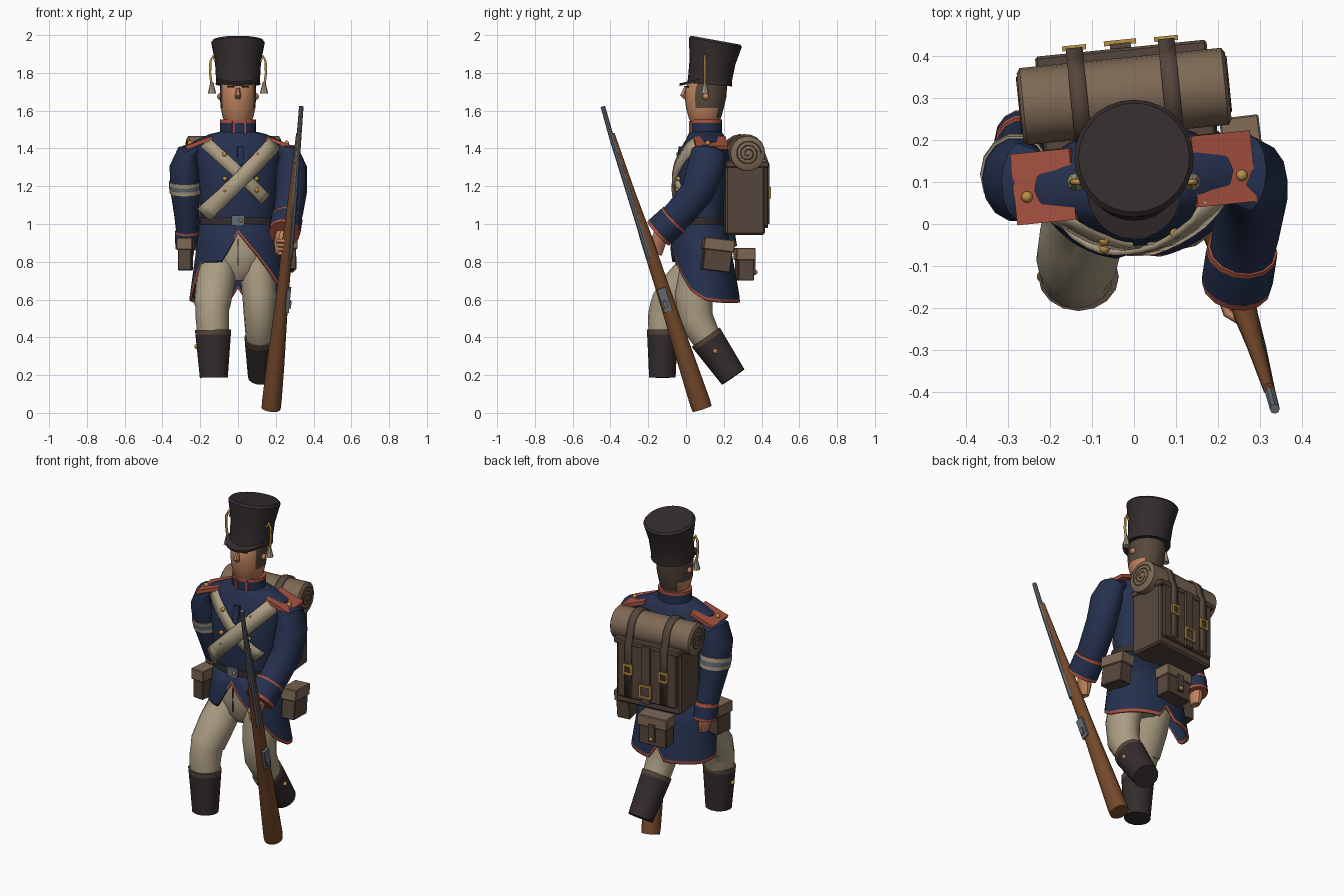
import bpy, bmesh, math
from math import sin, cos, pi, radians
from mathutils import Vector, Matrix

cube = bpy.data.objects.get("Cube")
if cube:
    bpy.data.objects.remove(cube)

# ---- materials
def paint(name, code):
    c = [(int(code[i:i + 2], 16) / 255) ** 2.2 for i in (0, 2, 4)] + [1]
    m = bpy.data.materials.new(name)
    m.use_nodes = True
    m.diffuse_color = c
    m.node_tree.nodes["Principled BSDF"].inputs["Base Color"].default_value = c
    return m

NAVY, RED = paint("navy cloth", "2a344f"), paint("red trim", "a85443")
CREAM, TAN = paint("cream cloth", "aa9c82"), paint("tan canvas", "7d6855")
LEATHER, BLACK = paint("brown leather", "57483e"), paint("dark felt", "373031")
SKIN, WOOD = paint("skin", "bd825e"), paint("walnut wood", "744a2e")
STEEL, BRASS = paint("steel", "646c73"), paint("brass", "b98f47")

# ---- helpers
def finish(bm, name, mats):
    bmesh.ops.recalc_face_normals(bm, faces=bm.faces)
    me = bpy.data.meshes.new(name)
    bm.to_mesh(me)
    bm.free()
    ob = bpy.data.objects.new(name, me)
    bpy.context.collection.objects.link(ob)
    for m in mats:
        me.materials.append(m)
    return ob

def loft(name, rings, mats, n=16, tilt=True):
    """Skin elliptical rings (x, y, z, rx, ry); mats holds one material or one per segment."""
    mats = mats if isinstance(mats, list) else [mats] * (len(rings) - 1)
    slots = list(dict.fromkeys(mats))
    bm, rows = bmesh.new(), []
    pts = [Vector(r[:3]) for r in rings]
    for i, r in enumerate(rings):
        t = (pts[min(i + 1, len(pts) - 1)] - pts[max(i - 1, 0)]).normalized() if tilt else Vector((0, 0, 1))
        ref = Vector((0, 1, 0)) if abs(t.x) > 0.9 else Vector((1, 0, 0))
        u = (ref - t * ref.dot(t)).normalized()
        v = t.cross(u)
        rows.append([bm.verts.new(pts[i] + u * r[3] * cos(2 * pi * k / n) + v * r[4] * sin(2 * pi * k / n))
                     for k in range(n)])
    for i in range(len(rows) - 1):
        for k in range(n):
            j = (k + 1) % n
            f = bm.faces.new((rows[i][k], rows[i][j], rows[i + 1][j], rows[i + 1][k]))
            f.material_index = slots.index(mats[i])
    bm.faces.new(rows[0][::-1]).material_index = slots.index(mats[0])
    bm.faces.new(rows[-1]).material_index = slots.index(mats[-1])
    return finish(bm, name, slots)

def box(name, at, size, mat, rot=(0, 0, 0), bevel=0):
    bm = bmesh.new()
    bmesh.ops.create_cube(bm, size=1, matrix=Matrix.Diagonal((*size, 1)))
    if bevel:
        bmesh.ops.bevel(bm, geom=bm.edges[:], offset=bevel, segments=1, affect='EDGES')
    ob = finish(bm, name, [mat])
    ob.location, ob.rotation_euler = at, rot
    return ob

def ball(name, at, r, mat):
    bm = bmesh.new()
    bmesh.ops.create_uvsphere(bm, u_segments=10, v_segments=6, radius=r)
    ob = finish(bm, name, [mat])
    ob.location = at
    return ob

def band(name, left, right, mat, thick=0.014):
    bm = bmesh.new()
    a, b = [[bm.verts.new(p) for p in side] for side in (left, right)]
    for i in range(len(a) - 1):
        bm.faces.new((a[i], a[i + 1], b[i + 1], b[i]))
    ob = finish(bm, name, [mat])
    mod = ob.modifiers.new("thickness", 'SOLIDIFY')
    mod.thickness, mod.offset = thick, 0
    return ob

def wire(name, pts, r, mat):
    cu = bpy.data.curves.new(name, 'CURVE')
    cu.dimensions, cu.bevel_depth, cu.bevel_resolution = '3D', r, 1
    sp = cu.splines.new('POLY')
    sp.points.add(len(pts) - 1)
    for p, q in zip(sp.points, pts):
        p.co = (*q, 1)
    cu.materials.append(mat)
    ob = bpy.data.objects.new(name, cu)
    bpy.context.collection.objects.link(ob)
    return ob

def lerp_table(table, x):
    for a, b in zip(table, table[1:]):
        if x <= b[0]:
            f = max(0, (x - a[0]) / (b[0] - a[0]))
            return [p + (q - p) * f for p, q in zip(a, b)]
    return list(table[-1])

# ---- upper body, turned together at the end
upper = []
TORSO = [(0.98, .085, .195, .118), (1.05, .085, .195, .12), (1.2, .088, .205, .145), (1.34, .1, .225, .142),
         (1.4, .105, .235, .125), (1.437, .105, .238, .108), (1.476, .105, .15, .092), (1.49, .105, .09, .08)]
upper.append(loft("coat_body", [(0, y, z, rx, ry) for z, y, rx, ry in TORSO], NAVY, 24, False))

def chest(x, z, lift):
    _, y, rx, ry = lerp_table(TORSO, z)
    return Vector((x, y - ry * math.sqrt(max(0.05, 1 - (x / rx) ** 2)) - lift, z))

def cross_belt(name, start, end, half, lift):
    d = Vector((end[0] - start[0], end[1] - start[1])).normalized() * half
    line = [Vector(start).lerp(Vector(end), i / 12) for i in range(13)]
    upper.append(band(name, [chest(p.x - d.y, p.y + d.x, lift) for p in line],
                      [chest(p.x + d.y, p.y - d.x, lift) for p in line], CREAM))

cross_belt("cross_belt_under", (-.18, 1.43), (.135, 1.13), .033, .005)
cross_belt("cross_belt_over", (.19, 1.43), (-.19, 1.05), .042, .016)
for x in (-.085, .085):
    for z in (1.18, 1.24, 1.37):
        upper.append(ball("coat_button", chest(x, z, .01), .013, BRASS))
upper.append(box("coat_placket", chest(0, 1.36, 0), (.035, .02, .1), NAVY, (-.15, 0, 0)))

upper.append(loft("collar", [(0, .105, z, .095, .085) for z in (1.46, 1.475, 1.535, 1.552)],
                  [RED, NAVY, RED], 20, False))
for s in (-1, 1):
    upper.append(box("collar_stripe", (s * .032, .028, 1.51), (.012, .02, .07), RED))
    upper.append(box("epaulette", (s * .213, .11, 1.43), (.15, .17, .02), RED, (0, s * .36, 0)))
    upper.append(ball("epaulette_button", (s * .257, .09, 1.428), .014, BRASS))

# ---- knapsack with blanket roll
upper.append(box("pack_body", (0, .295, 1.135), (.4, .21, .385), LEATHER, bevel=.01))
upper.append(box("pack_flap", (0, .405, 1.15), (.36, .025, .33), LEATHER, bevel=.006))
upper.append(box("pack_lid", (0, .305, 1.315), (.41, .23, .035), LEATHER, bevel=.006))
upper.append(loft("blanket_roll", [(x, .305, 1.373, r, r) for x, r in
                  ((-.252, .08), (-.244, .092), (.238, .092), (.246, .08))], TAN, 20))
for x in (-.252, .246):
    spiral = [(x, .305 + (.07 - .0013 * i) * cos(i / 2.6), 1.373 + (.07 - .0013 * i) * sin(i / 2.6))
              for i in range(48)]
    upper.append(wire("roll_spiral", spiral, .003, LEATHER))
for s in (-1, 1):
    path = [(.305 + .096 * cos(radians(a)), 1.373 + .096 * sin(radians(a))) for a in range(190, -1, -19)]
    path += [(.425, 1.31), (.425, 1.0)]
    upper.append(band("pack_strap", [Vector((s * .11 - .02, *p)) for p in path],
                      [Vector((s * .11 + .02, *p)) for p in path], LEATHER))

def buckle(x, y, z, w, h):
    for d in (-1, 1):
        upper.append(box("buckle_side", (x + d * w / 2, y, z), (.012, .012, h + .012), BRASS))
        upper.append(box("buckle_bar", (x, y, z + d * h / 2), (w, .012, .012), BRASS))

for x in (-.11, .11):
    buckle(x, .432, 1.165, .045, .05)
upper.append(box("pack_center_strap", (0, .422, 1.15), (.05, .02, .34), LEATHER))
buckle(0, .434, 1.055, .065, .065)

# ---- head and hat
head = loft("head", [(0, .095, 1.5, .065, .065), (0, .1, 1.54, .065, .075), (0, .1, 1.56, .08, .085),
                     (0, .1, 1.615, .092, .1), (0, .103, 1.67, .096, .11), (0, .106, 1.715, .096, .111),
                     (0, .117, 1.755, .094, .102)], SKIN, 24, False)
head.data.materials.append(LEATHER)
for f in head.data.polygons:
    c = f.center
    if c.z > 1.57 and (c.y > .13 + (1.66 - c.z) * .5 or (c.y > .06 and c.z > 1.63)):
        f.material_index = 1
loft("nose", [(0, .0, 1.72, .01, .014), (0, -.014, 1.68, .016, .02), (0, -.0, 1.662, .014, .014)], SKIN, 6, False)
for s in (-1, 1):
    box("eye", (s * .04, .003, 1.726), (.034, .014, .008), BLACK, (0, 0, s * .35))
    ball("ear", (s * .094, .105, 1.675), .018, SKIN)
    wire("hat_cord", [(s * x, .1, z) for x, z in ((.12, 1.86), (.133, 1.89), (.146, 1.86), (.148, 1.8),
                                                 (.14, 1.74))], .007, BRASS)
    loft("tassel", [(s * .138, .1, 1.75, .008, .008), (s * .138, .1, 1.69, .022, .022)], CREAM, 8)
loft("hat", [(0, .125, 1.738, .118, .118), (0, .128, 1.775, .117, .117), (0, .14, 1.86, .122, .122),
             (0, .153, 1.945, .139, .139), (0, .156, 1.962, .142, .142), (0, .158, 1.973, .132, .132)], BLACK, 28)
loft("hat_visor", [(0, .08, 1.757, .112, .116), (0, .077, 1.77, .112, .116)], BLACK, 24)

# ---- coat skirt with cutaway front and trimmed hem, the right front cut square
LEFT_HEM = [(0, .955), (.55, .81), (.85, .73), (1.2, .64), (1.6, .595), (2.0, .585), (2.95, .585), (pi, .66)]
RIGHT_HEM = [(0, .955), (.38, .8), (1.0, .79), (1.15, .74), (1.5, .6), (2.0, .585), (2.95, .585), (pi, .66)]
bm, cols = bmesh.new(), []
for k in range(64):
    a = 2 * pi * k / 64
    hem = lerp_table(LEFT_HEM if a <= pi else RIGHT_HEM, min(a, 2 * pi - a))[1]
    col = []
    for z in (1.02, 1.02 + (hem - 1.02) * .5, hem + .016, hem):
        f = (1.02 - z) / .435
        bulge = .045 * min(1, 3 * f) * max(0, cos(a)) * (1 - f)
        col.append(bm.verts.new(((.2 + .06 * f) * sin(a), .085 + .015 * f - (.125 + .065 * f + bulge) * cos(a), z)))
    cols.append(col)
for k in range(64):
    for i in range(3):
        f = bm.faces.new((cols[k][i], cols[k][i + 1], cols[k - 1][i + 1], cols[k - 1][i]))
        f.material_index = int(i == 2 and not 54 < k < 64)
skirt = finish(bm, "coat_skirt", [NAVY, RED])
skirt.modifiers.new("thickness", 'SOLIDIFY').thickness = .012

loft("waist_belt", [(0, .085, z, .207, .133) for z in (.998, 1.034)], BLACK, 24, False)
box("belt_plate", (0, -.05, 1.018), (.068, .014, .052), STEEL)
ball("belt_stud", (.014, -.058, 1.018), .009, BRASS)

# ---- breeches and boots
loft("breeches_seat", [(0, .085, 1.0, .18, .115), (0, .08, .85, .175, .13), (0, .085, .75, .13, .12),
                       (0, .08, .7, .06, .08)], CREAM, 20, False)
box("breeches_fly", (0, -.049, .85), (.005, .008, .14), LEATHER)
loft("right_leg", [(-.085, .085, .93, .09, .1), (-.1, .065, .8, .098, .09), (-.122, -.02, .68, .102, .1),
                   (-.136, -.09, .575, .097, .1), (-.136, -.1, .555, .088, .093), (-.136, -.115, .5, .088, .088),
                   (-.132, -.125, .41, .083, .074)], CREAM)
loft("left_leg", [(.085, .09, .93, .09, .1), (.1, .075, .8, .095, .1), (.113, .04, .62, .09, .1),
                  (.115, .05, .5, .083, .094), (.118, .1, .41, .078, .08), (.118, .125, .37, .075, .075)], CREAM)

def boot(name, top, bottom, r0, r1):
    a, b = Vector(top), Vector(bottom)
    loft(name, [(*a.lerp(b, f), r0[0] + (r1[0] - r0[0]) * f, r0[1] + (r1[1] - r0[1]) * f)
                for f in (0, .1, .5, 1)], [LEATHER, BLACK, BLACK])
    s = 1 if a.x > 0 else -1
    ball("boot_button", a.lerp(b, .35) + Vector((s * (r0[0] + (r1[0] - r0[0]) * .35), 0, 0)), .013, BRASS)

boot("right_boot", (-.132, -.125, .44), (-.128, -.125, .187), (.096, .082), (.074, .07))
boot("left_boot", (.118, .105, .4), (.125, .25, .19), (.084, .09), (.072, .072))

# ---- arms
loft("right_arm", [(-.215, .1, 1.4, .03, .07), (-.265, .1, 1.375, .06, .095), (-.28, .105, 1.3, .082, .1),
                   (-.281, .115, 1.225, .08, .092), (-.28, .125, 1.165, .076, .088), (-.272, .155, 1.05, .066, .075),
                   (-.268, .195, .92, .055, .062)], NAVY, 14)
loft("right_armband", [(-.281, .116, 1.225, .085, .097), (-.281, .12, 1.205, .085, .096),
                       (-.28, .124, 1.18, .083, .094), (-.28, .127, 1.16, .081, .092)], [CREAM, STEEL, CREAM], 14)
loft("right_cuff", [(-.269, .185, .965, .063, .07), (-.269, .189, .95, .064, .071), (-.268, .2, .885, .064, .071),
                    (-.268, .203, .87, .063, .07)], [RED, NAVY, RED], 14)
loft("right_hand", [(-.268, .2, .89, .035, .045), (-.266, .205, .84, .032, .043), (-.262, .205, .8, .02, .033)], SKIN, 10)
loft("left_arm", [(.215, .125, 1.4, .03, .07), (.265, .12, 1.375, .06, .095), (.282, .105, 1.3, .083, .1),
                  (.282, .06, 1.17, .083, .09), (.265, -.03, 1.06, .08, .084), (.248, -.11, .98, .075, .078)], NAVY, 14)
loft("left_cuff", [(.258, -.06, 1.03, .084, .087), (.256, -.07, 1.02, .085, .088), (.246, -.135, .96, .085, .089),
                   (.244, -.147, .949, .083, .087)], [RED, NAVY, RED], 14)
for x in (.225, .28):
    ball("cuff_button", (x, -.175, 1.015), .01, BRASS)
loft("left_hand", [(.238, -.13, .95, .04, .04), (.225, -.15, .9, .035, .045), (.218, -.16, .84, .022, .035)], SKIN, 10)
for i in range(4):
    z = .91 - i * .022
    wire("left_finger", [(.21, -.175 + i * .008, z), (.222, -.212 + i * .008, z), (.25, -.228 + i * .008, z)], .011, SKIN)

# ---- musket
def gun(t, dx=0, dy=0):
    return (.175 + .16 * t + dx, .085 - .525 * t + dy, .022 + 1.6 * t)

loft("musket_stock", [(*gun(t), a, b) for t, a, b in
     ((0, .05, .054), (.02, .052, .056), (.15, .047, .05), (.3, .037, .042), (.4, .032, .038), (.55, .03, .034),
      (.7, .021, .023), (.91, .013, .015))], WOOD, 14)
loft("musket_barrel", [(*gun(t, dx, -dy), r, r) for t, dx, dy, r in
     ((.5, .019, .017, .016), (.7, .013, .012, .015), (.9, .004, .008, .013), (1, 0, 0, .012))], STEEL, 8)
tilt = (radians(18), radians(5.7), 0)
box("lock_plate", gun(.36, .033, -.008), (.02, .045, .13), STEEL, tilt)
box("lock_hammer", gun(.345, .045, -.012), (.014, .022, .04), STEEL, tilt)

# ---- hip and back pouches
def pouch(name, at, size, rot, lean=0):
    m = Matrix.Translation(at) @ Matrix.Rotation(rot, 4, 'Z') @ Matrix.Rotation(lean, 4, 'X')
    x, y, z = size
    for part, off, dim, mat in (("body", 0, size, LEATHER), ("lid", z * .33, (x + .014, y + .014, z * .38), TAN)):
        box(name + "_" + part, m @ Vector((0, 0, off)), dim, mat, (lean, 0, rot), .004)

pouch("left_pouch", (.26, .165, .835), (.08, .15, .17), .12, -.12)
pouch("right_pouch", (-.278, .08, .84), (.07, .11, .17), -.1)
pouch("back_pouch", (-.02, .31, .785), (.17, .085, .17), .1)
box("back_pouch_tab", (-.025, .36, .78), (.04, .014, .1), LEATHER, (0, 0, .1))
ball("back_pouch_stud", (-.025, .367, .745), .012, BRASS)

# ---- turn the upper body and smooth the round parts
pivot = Vector((0, .1, 0))
turn = Matrix.Translation(pivot) @ Matrix.Rotation(.1, 4, 'Z') @ Matrix.Translation(-pivot)
for ob in upper:
    ob.matrix_world = turn @ ob.matrix_basis
bpy.ops.object.select_all(action='DESELECT')
for ob in bpy.context.collection.objects:
    if ob.type == 'MESH':
        ob.select_set(True)
        bpy.context.view_layer.objects.active = ob
bpy.ops.object.shade_smooth_by_angle(angle=radians(35))
